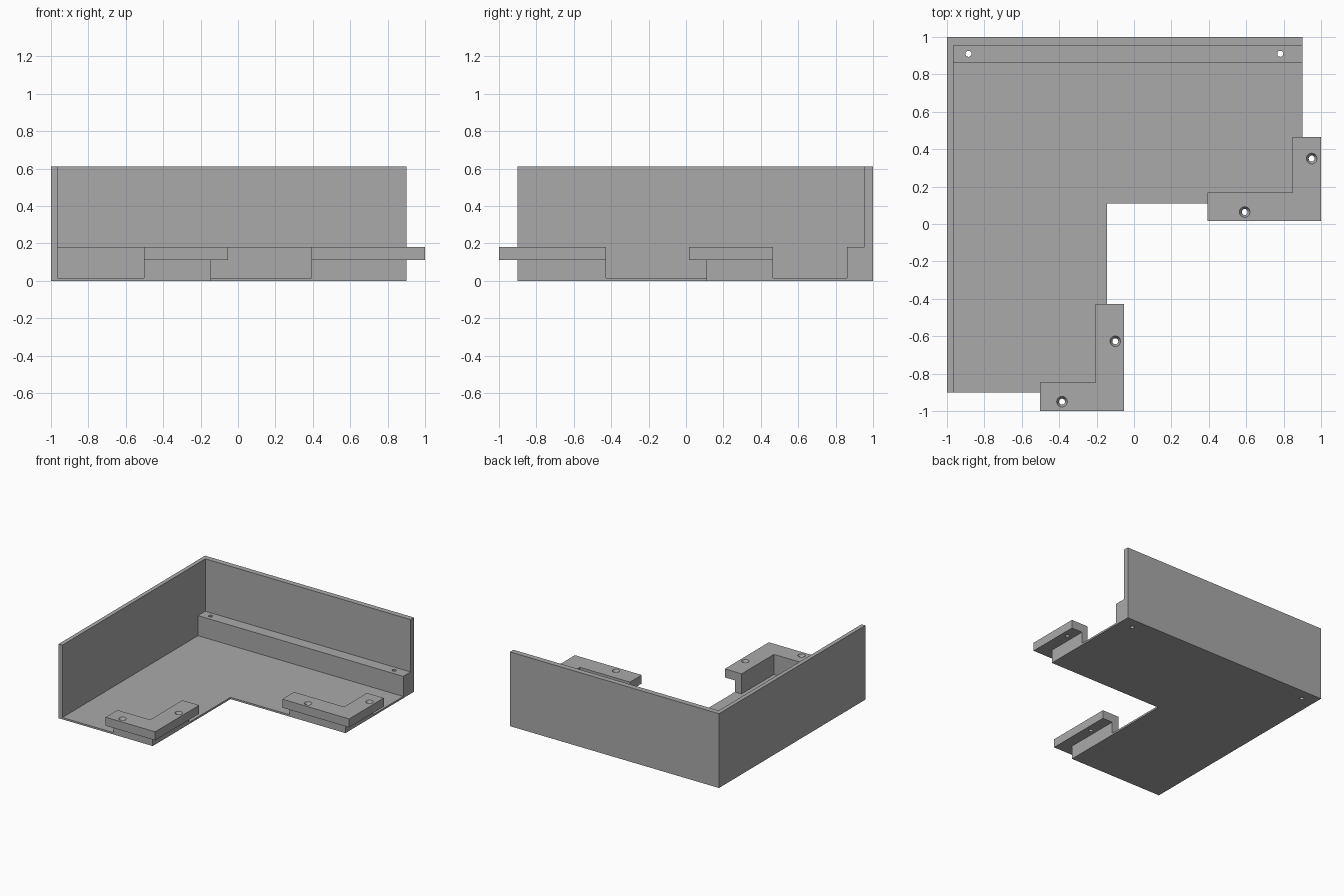
import bpy, bmesh, math

if "Cube" in bpy.data.objects:
    bpy.data.objects.remove(bpy.data.objects["Cube"])

grey = bpy.data.materials.new("plain grey")
grey.diffuse_color = (0.4, 0.4, 0.4, 1)
grey.use_nodes = True
grey.node_tree.nodes["Principled BSDF"].inputs["Base Color"].default_value = grey.diffuse_color


def finish(name, bm):
    bmesh.ops.recalc_face_normals(bm, faces=bm.faces)
    mesh = bpy.data.meshes.new(name)
    bm.to_mesh(mesh)
    bm.free()
    mesh.materials.append(grey)
    ob = bpy.data.objects.new(name, mesh)
    bpy.context.collection.objects.link(ob)
    return ob


def prism(name, outline, z0, z1):
    """Outline extruded straight up from z0 to z1."""
    bm = bmesh.new()
    face = bm.faces.new([bm.verts.new((x, y, z0)) for x, y in outline])
    new = bmesh.ops.extrude_face_region(bm, geom=[face])["geom"]
    for v in new:
        if isinstance(v, bmesh.types.BMVert):
            v.co.z = z1
    return finish(name, bm)


def rod(x, y, z0, z1, r0, r1):
    """Round hole cutter, tapered when the radii differ."""
    bm = bmesh.new()
    bmesh.ops.create_cone(bm, cap_ends=True, segments=32, radius1=r0,
                          radius2=r1, depth=z1 - z0)
    bmesh.ops.translate(bm, verts=bm.verts, vec=(x, y, (z0 + z1) / 2))
    return finish("hole_cutter", bm)


def combine(ob, other, operation):
    mod = ob.modifiers.new("combine", 'BOOLEAN')
    mod.operation, mod.object, mod.solver = operation, other, 'EXACT'
    bpy.context.view_layer.objects.active = ob
    bpy.ops.object.modifier_apply(modifier=mod.name)
    bpy.data.objects.remove(other)


def rect(x0, x1, y0, y1):
    return [(x0, y0), (x1, y0), (x1, y1), (x0, y1)]


def corner(x0, x1, y0, y1, inner_x, inner_y):
    """L outline whose corner is at (x1, y0)."""
    return [(x0, y0), (x1, y0), (x1, y1), (inner_x, y1),
            (inner_x, inner_y), (x0, inner_y)]


FLOOR, STEP, TOP = 0.015, 0.18, 0.61
NX, NY = -0.145, 0.11          # inside corner of the L-shaped floor

# Tray: thin floor, two outer walls and a screw ledge along the back
tray = prism("tray", [(-1, -0.9), (NX, -0.9), (NX, NY), (0.9, NY), (0.9, 1), (-1, 1)],
             0, FLOOR)
walls = prism("walls", [(-1, -0.9), (-0.966, -0.9), (-0.966, 0.955), (0.9, 0.955),
                        (0.9, 1), (-1, 1)], 0, TOP)
combine(tray, walls, 'UNION')
combine(tray, prism("ledge", rect(-0.98, 0.9, 0.86, 0.97), 0, STEP), 'UNION')
for x in (-0.885, 0.782):
    combine(tray, rod(x, 0.91, -0.1, 0.3, 0.016, 0.016), 'DIFFERENCE')


# Brackets: an upright lip on the floor edge with an overhanging drilled plate
def bracket(name, x0, x1, y0, y1, lip_x, lip_y, holes):
    ix, iy = x1 - 0.153, y0 + 0.153
    ob = prism(name, corner(x0, x1, y0, y1, ix, iy), 0.11, STEP)
    lip = prism("lip", corner(x0, lip_x, lip_y, y1, ix, iy), FLOOR, 0.14)
    combine(ob, lip, 'UNION')
    for x, y in holes:
        combine(ob, rod(x, y, 0.05, 0.25, 0.016, 0.016), 'DIFFERENCE')
        combine(ob, rod(x, y, 0.15, 0.19, 0.012, 0.034), 'DIFFERENCE')


bracket("right_bracket", 0.392, 1, 0.015, 0.465, 0.9, NY,
        [(0.592, 0.064), (0.95, 0.35)])
bracket("front_bracket", -0.502, -0.053, -1, -0.428, NX, -0.9,
        [(-0.1, -0.627), (-0.385, -0.95)])
